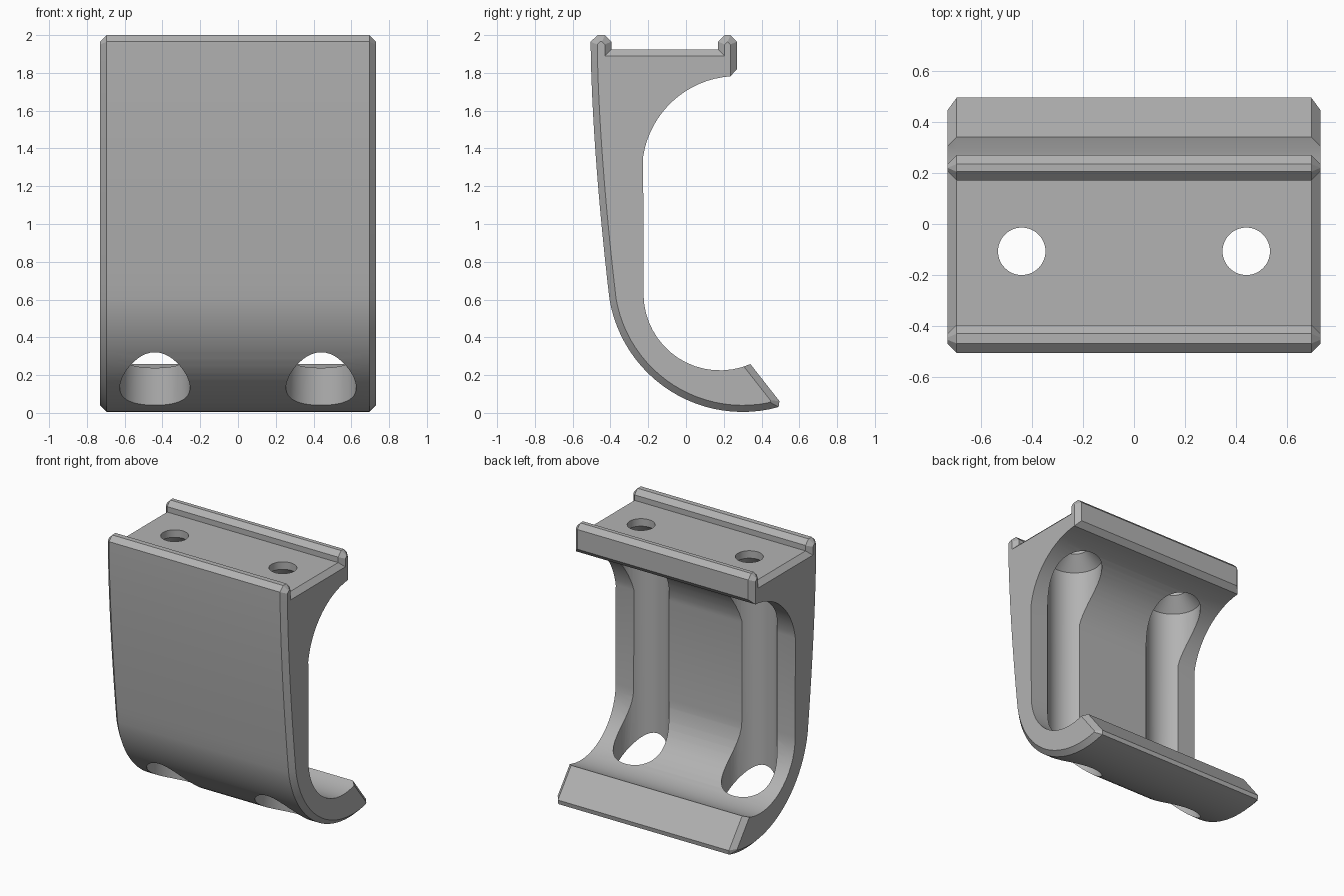
import bpy, bmesh
from math import cos, sin, radians, pi
from mathutils import Vector

cube = bpy.data.objects.get("Cube")
if cube:
    bpy.data.objects.remove(cube, do_unlink=True)

grey = bpy.data.materials.new("plain_grey")
grey.use_nodes = True
grey.diffuse_color = (0.45, 0.45, 0.45, 1)
grey.node_tree.nodes["Principled BSDF"].inputs["Base Color"].default_value = grey.diffuse_color

HALF_WIDTH = 0.73
CHAMFER = 0.035


def arc(cy, cz, r, start, end, count):
    """Points on an arc in the side plane, angles in degrees."""
    steps = [radians(start + (end - start) * i / count) for i in range(count + 1)]
    return [(cy + r * cos(a), cz + r * sin(a)) for a in steps]


def make_object(name, bm):
    bmesh.ops.recalc_face_normals(bm, faces=bm.faces)
    mesh = bpy.data.meshes.new(name)
    bm.to_mesh(mesh)
    bm.free()
    mesh.materials.append(grey)
    obj = bpy.data.objects.new(name, mesh)
    bpy.context.collection.objects.link(obj)
    return obj


def bridge(bm, a, b):
    n = len(a)
    for i in range(n):
        j = (i + 1) % n
        bm.faces.new((a[i], a[j], b[j], b[i]))


# Side profile: each point carries the end chamfer of the edge that follows it
profile = []


def add(points, chamfer):
    profile.extend((Vector(p), chamfer) for p in points)


front = [1.965 - 1.365 * i / 14 for i in range(14)]
add([(-0.505 + 0.1 * ((1.965 - z) / 1.365) ** 1.6, z) for z in front], CHAMFER)
add(arc(0.30, 0.72, 0.715, 189.6, 285.4, 24)[:-1], CHAMFER)      # outer sweep
add([(0.49, 0.031)], 0.048)                                      # blunt tip
add([(0.495, 0.062)], CHAMFER)                                   # lip face
add(arc(0.18, 0.63, 0.405, 293.4, 180, 16), 0)                   # lower inside curve
add(arc(0.27, 1.28, 0.503, 171, 94, 16), 0)                      # upper inside curve
add([(0.27, 1.82), (0.27, 1.965), (0.235, 2), (0.205, 2), (0.17, 1.965),
     (0.17, 1.925), (-0.395, 1.925), (-0.395, 1.965), (-0.43, 2), (-0.468, 2)], CHAMFER)


def inset_profile():
    """Move every edge inward by its own chamfer and intersect neighbours."""
    n = len(profile)
    normals = []
    for i in range(n):
        d = (profile[(i + 1) % n][0] - profile[i][0]).normalized()
        normals.append(Vector((-d.y, d.x)))
    result = []
    for i, (p, off) in enumerate(profile):
        na, nb, prev = normals[i - 1], normals[i], profile[i - 1][1]
        det = na.x * nb.y - na.y * nb.x
        if abs(det) < 0.001:
            shift = nb * off
        else:
            shift = Vector((prev * nb.y - off * na.y, off * na.x - prev * nb.x)) / det
        result.append(p + shift)
    return result


# Bracket body with chamfered ends
bm = bmesh.new()
full = [p for p, _ in profile]
small = inset_profile()
sections = [(-HALF_WIDTH, small), (CHAMFER - HALF_WIDTH, full),
            (HALF_WIDTH - CHAMFER, full), (HALF_WIDTH, small)]
rows = [[bm.verts.new((x, p.x, p.y)) for p in pts] for x, pts in sections]
for a, b in zip(rows, rows[1:]):
    bridge(bm, a, b)
bm.faces.new(rows[0])
bm.faces.new(rows[-1])
bmesh.ops.remove_doubles(bm, verts=bm.verts, dist=0.0005)
bracket = make_object("bracket_body", bm)


# Countersunk screw holes with wide access channels below
def screw_cutter(name, x, y):
    bm = bmesh.new()
    rings = []
    for r, z in [(0.093, 2.2), (0.093, 1.87), (0.186, 1.775), (0.186, -0.2)]:
        angles = [2 * pi * i / 48 for i in range(48)]
        rings.append([bm.verts.new((x + r * cos(a), y + r * sin(a), z)) for a in angles])
    for a, b in zip(rings, rings[1:]):
        bridge(bm, a, b)
    bm.faces.new(rings[0])
    bm.faces.new(rings[-1])
    cutter = make_object(name, bm)
    cutter.hide_render = True
    return cutter


bpy.ops.object.select_all(action="DESELECT")
bracket.select_set(True)
bpy.context.view_layer.objects.active = bracket
for side, x in (("right", -0.44), ("left", 0.44)):
    cutter = screw_cutter(side + "_screw_cutter", x, -0.107)
    mod = bracket.modifiers.new(side + "_screw_hole", "BOOLEAN")
    mod.operation = "DIFFERENCE"
    mod.solver = "EXACT"
    mod.object = cutter
    bpy.ops.object.modifier_apply(modifier=mod.name)
    bpy.data.objects.remove(cutter, do_unlink=True)

bpy.ops.object.shade_smooth_by_angle(angle=radians(25))
